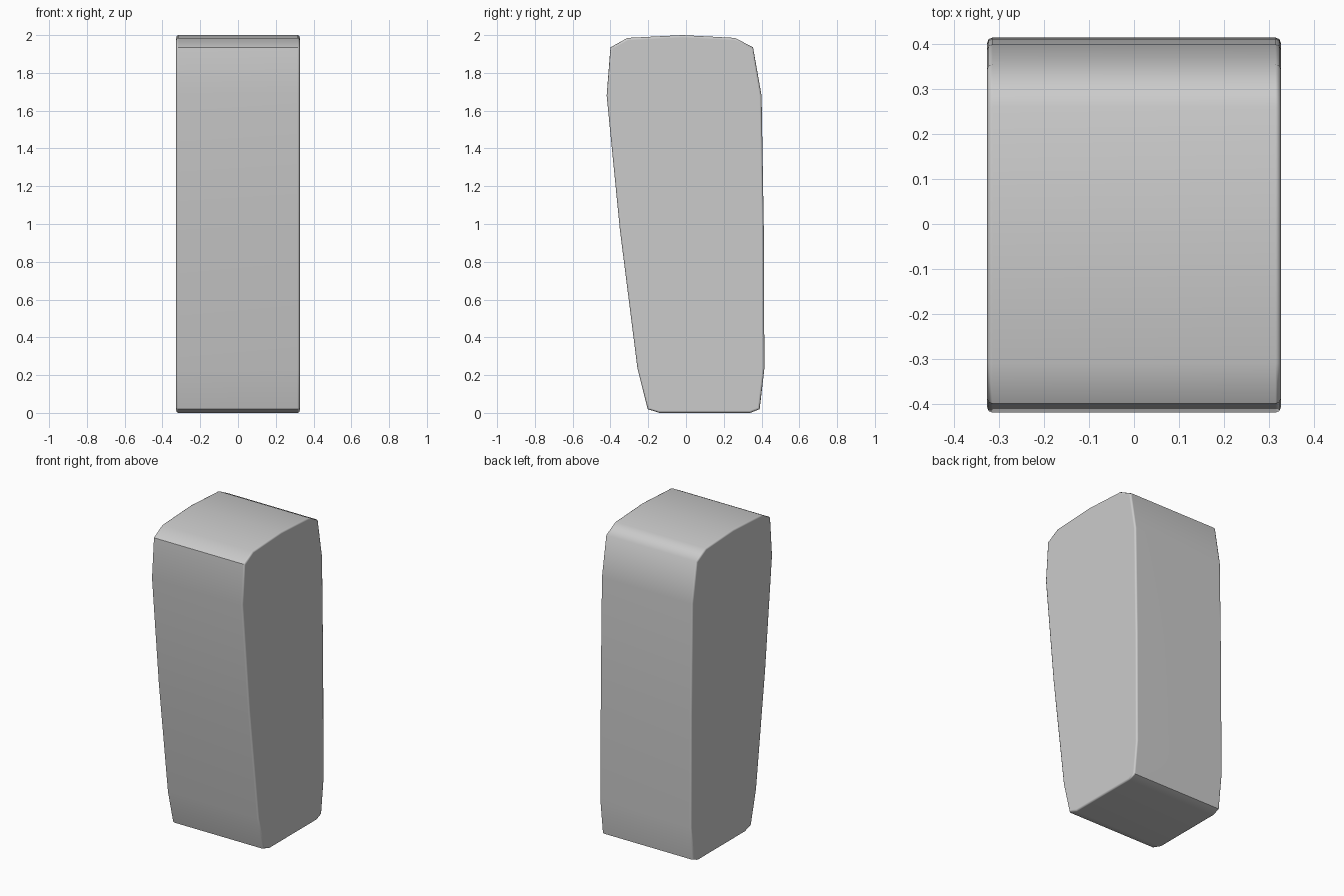
import bpy, bmesh, math

if "Cube" in bpy.data.objects:
    bpy.data.objects.remove(bpy.data.objects["Cube"])

# Side profile (y, z), counter-clockwise seen from the right
PROFILE = [(-0.14, 0.0), (0.34, 0.0), (0.39, 0.02), (0.415, 0.235), (0.412, 0.97),
           (0.40, 1.68), (0.355, 1.935), (0.26, 1.985), (-0.02, 2.0), (-0.31, 1.985),
           (-0.40, 1.935), (-0.42, 1.68), (-0.35, 0.97), (-0.257, 0.235), (-0.203, 0.02)]
HALF_WIDTH = 0.327

# Extrude the profile across the width
bm = bmesh.new()
left = bm.faces.new([bm.verts.new((-HALF_WIDTH, y, z)) for y, z in PROFILE])
ext = bmesh.ops.extrude_face_region(bm, geom=[left])
bmesh.ops.translate(bm, vec=(2 * HALF_WIDTH, 0, 0),
                    verts=[g for g in ext["geom"] if isinstance(g, bmesh.types.BMVert)])
if not any(f.normal.x < -0.9 for f in bm.faces) and left.is_valid is False:
    bmesh.ops.holes_fill(bm, edges=bm.edges[:])
bmesh.ops.recalc_face_normals(bm, faces=bm.faces[:])

# Narrow bevel around both side outlines
rim = [e for e in bm.edges if abs(e.verts[0].co.x - e.verts[1].co.x) < 1e-5]
bmesh.ops.bevel(bm, geom=rim, offset=0.012, offset_type='OFFSET', segments=2,
                profile=0.5, affect='EDGES')
bmesh.ops.recalc_face_normals(bm, faces=bm.faces[:])

mesh = bpy.data.meshes.new("tapered_block")
bm.to_mesh(mesh)
bm.free()
block = bpy.data.objects.new("tapered_block", mesh)
bpy.context.collection.objects.link(block)

# Smooth shading with flat large faces
bpy.context.view_layer.objects.active = block
block.select_set(True)
bpy.ops.object.shade_smooth_by_angle(angle=math.radians(50))
weighted = block.modifiers.new("weighted_normals", 'WEIGHTED_NORMAL')
weighted.keep_sharp = True
